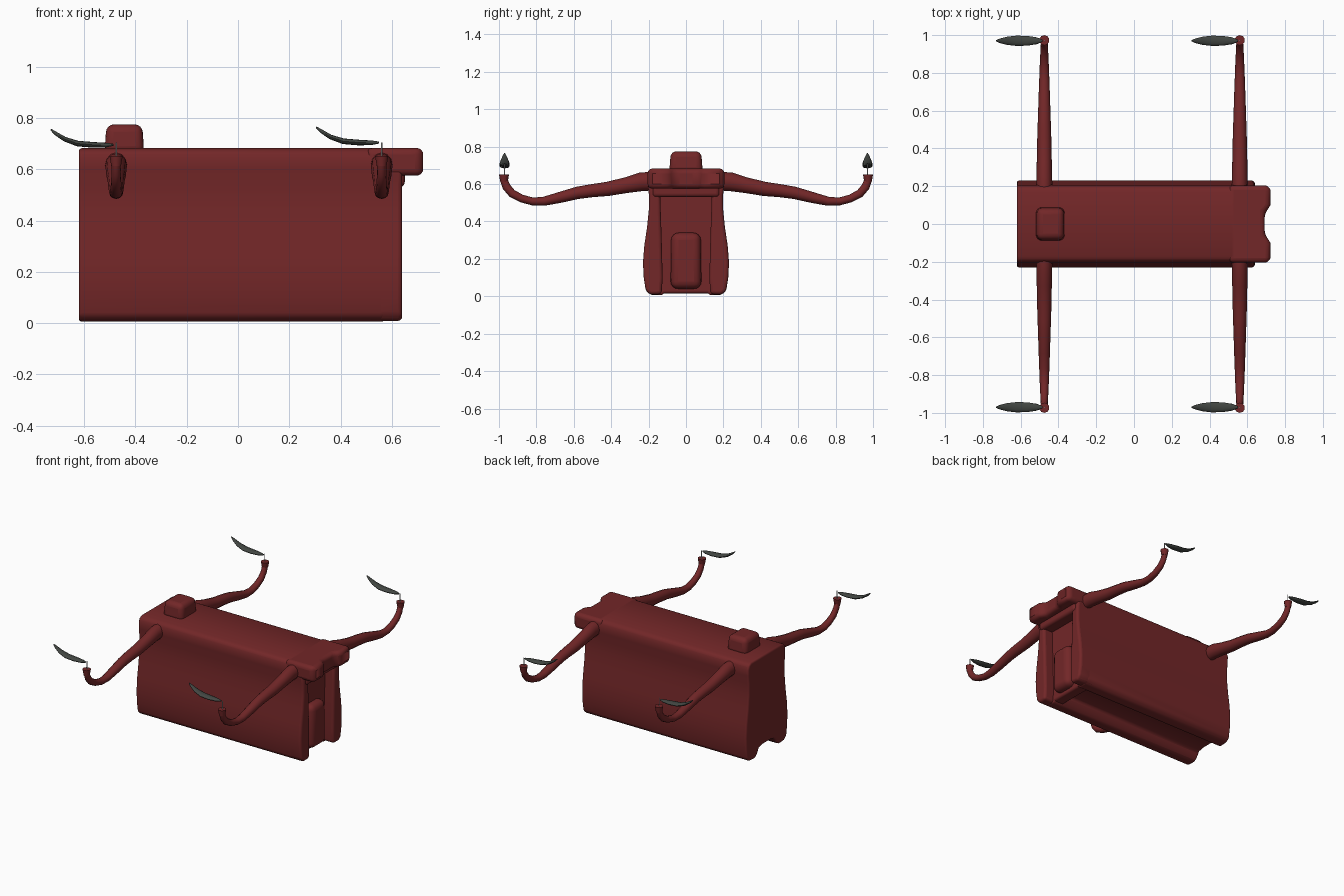
import bpy, bmesh, math
from mathutils import Vector

if "Cube" in bpy.data.objects:
    bpy.data.objects.remove(bpy.data.objects["Cube"])


def material(name, colour):
    m = bpy.data.materials.new(name)
    m.use_nodes = True
    m.diffuse_color = (*colour, 1)
    m.node_tree.nodes["Principled BSDF"].inputs["Base Color"].default_value = (*colour, 1)
    return m


RED = material("dark red", (0.17, 0.02, 0.021))
GREY = material("blade grey", (0.055, 0.062, 0.055))
PALE = material("pale metal", (0.6, 0.6, 0.6))


def finish(name, bm, mat, bevel=0, angle=40):
    bmesh.ops.recalc_face_normals(bm, faces=bm.faces)
    mesh = bpy.data.meshes.new(name)
    bm.to_mesh(mesh)
    bm.free()
    mesh.materials.append(mat)
    ob = bpy.data.objects.new(name, mesh)
    bpy.context.collection.objects.link(ob)
    if bevel:
        mod = ob.modifiers.new("Bevel", "BEVEL")
        mod.width, mod.segments = bevel, 4
        mod.limit_method, mod.angle_limit = "ANGLE", math.radians(35)
    bpy.ops.object.select_all(action="DESELECT")
    ob.select_set(True)
    bpy.context.view_layer.objects.active = ob
    bpy.ops.object.shade_smooth_by_angle(angle=math.radians(angle))
    return ob


def prism(name, points, vector, mat, bevel=0):
    """Extrude a closed outline of 3D points along a vector."""
    bm = bmesh.new()
    face = bm.faces.new([bm.verts.new(p) for p in points])
    out = bmesh.ops.extrude_face_region(bm, geom=[face])
    moved = [g for g in out["geom"] if isinstance(g, bmesh.types.BMVert)]
    bmesh.ops.translate(bm, verts=moved, vec=vector)
    return finish(name, bm, mat, bevel)


def loft(name, centres, radii, side, mat, sides=12):
    """Skin elliptical rings set square to a path."""
    bm = bmesh.new()
    pts, side, rings = [Vector(c) for c in centres], Vector(side), []
    for i, p in enumerate(pts):
        along = (pts[min(i + 1, len(pts) - 1)] - pts[max(i - 1, 0)]).normalized()
        up = along.cross(side)
        a, b = radii[i]
        turns = [2 * math.pi * k / sides for k in range(sides)]
        rings.append([bm.verts.new(p + side * a * math.cos(t) + up * b * math.sin(t)) for t in turns])
    for r, s in zip(rings, rings[1:]):
        for k in range(sides):
            n = (k + 1) % sides
            bm.faces.new((r[k], r[n], s[n], s[k]))
    bm.faces.new(rings[0])
    bm.faces.new(rings[-1])
    return finish(name, bm, mat, angle=50)


def box(name, centre, size, mat, bevel, taper=1):
    bm = bmesh.new()
    bmesh.ops.create_cube(bm, size=1)
    for v in bm.verts:
        k = taper if v.co.z > 0 else 1
        v.co = Vector((v.co.x * size[0] * k, v.co.y * size[1] * k, v.co.z * size[2])) + Vector(centre)
    return finish(name, bm, mat, bevel)


def rod(name, centre, r1, r2, depth, mat, sides=10):
    bm = bmesh.new()
    bmesh.ops.create_cone(bm, cap_ends=True, segments=sides, radius1=r1, radius2=r2, depth=depth)
    bmesh.ops.translate(bm, verts=bm.verts, vec=centre)
    return finish(name, bm, mat)


# Main body: waisted section with a channel along the underside
flank = [(0.19, 0.008), (0.215, 0.03), (0.226, 0.1), (0.23, 0.18), (0.223, 0.27), (0.208, 0.37),
         (0.199, 0.46), (0.198, 0.54), (0.205, 0.6)]
roof = [(0.206, 0.64), (0.195, 0.67), (0.17, 0.682)]
channel = [(0.05, 0.07), (0.085, 0.06), (0.105, 0.025), (0.13, 0.005)]
half = channel + flank + roof
section = half + [(-y, z) for y, z in reversed(half)]
prism("body", [(-0.62, y, z) for y, z in section], (1.19, 0, 0), RED, 0.012)

# Lip closing the end of the channel
box("channel_end", (0.53, 0, 0.06), (0.08, 0.3, 0.09), RED, 0.015)

# Side flanges framing the recessed end
inner = [(0.14, 0.6), (0.135, 0.45), (0.13, 0.3), (0.125, 0.1), (0.13, 0.012)]
for s, label in ((1, "back"), (-1, "front")):
    prism("end_flange_" + label, [(0.5, s * y, z) for y, z in flank + inner], (0.14, 0, 0), RED, 0.02)

# Rounded lump in the recess
box("end_lump", (0.575, 0, 0.19), (0.1, 0.165, 0.3), RED, 0.04, 0.96)

# Overhanging head with a shallow hollow between two knobs
edge = [(0.5, 0.205), (0.66, 0.205), (0.715, 0.205), (0.722, 0.18), (0.722, 0.1), (0.71, 0.08), (0.692, 0.06)]
outline = edge + [(x, -y) for x, y in reversed(edge)]
prism("head_overhang", [(x, y, 0.575) for x, y in outline], (0, 0, 0.108), RED, 0.032)
box("head_underside", (0.6, 0, 0.565), (0.1, 0.36, 0.07), RED, 0.02)

# Hump on the roof
box("roof_hump", (-0.443, 0, 0.718), (0.155, 0.18, 0.114), RED, 0.03, 0.9)

# Four arms, each with a hub, a stem and one blade
path = [(0.19, 0.615, 0.043, 0.05), (0.24, 0.612, 0.042, 0.05), (0.32, 0.594, 0.04, 0.042),
        (0.42, 0.574, 0.038, 0.038), (0.5, 0.565, 0.036, 0.035), (0.58, 0.553, 0.033, 0.033),
        (0.68, 0.527, 0.03, 0.029), (0.76, 0.508, 0.027, 0.024), (0.82, 0.507, 0.025, 0.021),
        (0.88, 0.523, 0.022, 0.021), (0.93, 0.55, 0.02, 0.022), (0.96, 0.585, 0.018, 0.022),
        (0.973, 0.62, 0.018, 0.02)]
blade = [(-0.01, 0, 0.006, 0.004), (-0.04, -0.001, 0.018, 0.009), (-0.09, 0, 0.026, 0.011),
         (-0.15, 0.005, 0.027, 0.011), (-0.2, 0.022, 0.021, 0.009), (-0.235, 0.044, 0.012, 0.007),
         (-0.255, 0.06, 0.003, 0.003)]
for x, end, lift in ((-0.475, "right", 0.695), (0.56, "left", 0.704)):
    for s, label in ((1, "back"), (-1, "front")):
        tag = label + "_" + end
        loft("arm_" + tag, [(x, s * y, z) for y, z, a, b in path], [(a, b) for y, z, a, b in path],
             (1, 0, 0), RED)
        rod("hub_" + tag, (x, s * 0.973, 0.632), 0.02, 0.027, 0.04, RED)
        rod("stem_" + tag, (x, s * 0.97, 0.675), 0.003, 0.003, 0.06, PALE, 8)
        loft("blade_" + tag, [(x + d, s * 0.97, lift + z) for d, z, a, b in blade],
             [(a, b) for d, z, a, b in blade], (0, 1, 0), GREY)
